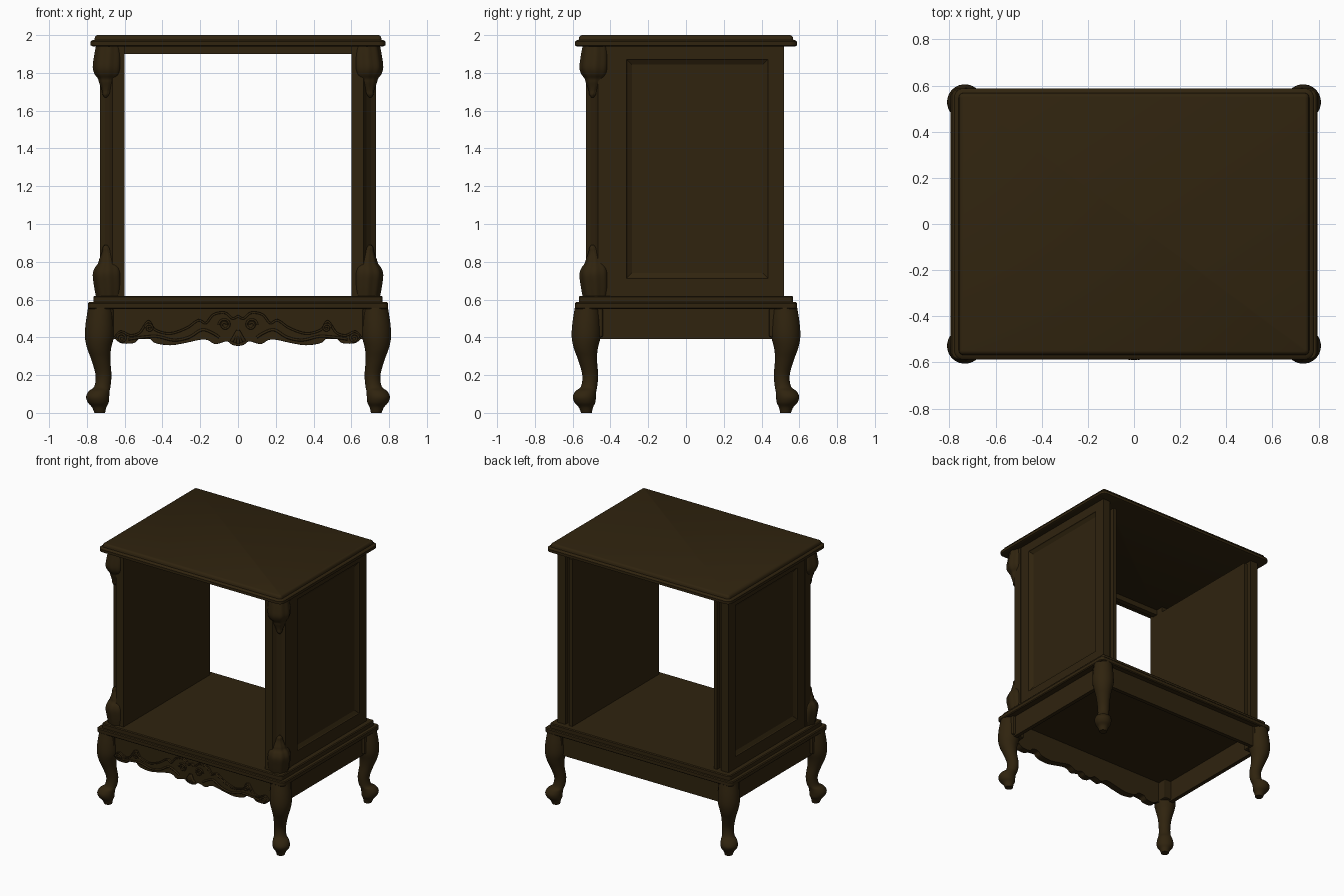
import bpy, bmesh, math
from mathutils import Vector

old = bpy.data.objects.get("Cube")
if old:
    bpy.data.objects.remove(old, do_unlink=True)

# Dark walnut finish
wood = bpy.data.materials.new("dark_walnut")
wood.use_nodes = True
tone = (0.029, 0.017, 0.0045, 1)
wood.diffuse_color = tone
bsdf = next(n for n in wood.node_tree.nodes if n.type == 'BSDF_PRINCIPLED')
bsdf.inputs["Base Color"].default_value = tone
bsdf.inputs["Roughness"].default_value = 0.6


def finish(name, bm, smooth=False, bevel=0):
    bmesh.ops.recalc_face_normals(bm, faces=bm.faces)
    mesh = bpy.data.meshes.new(name)
    bm.to_mesh(mesh)
    bm.free()
    mesh.materials.append(wood)
    ob = bpy.data.objects.new(name, mesh)
    bpy.context.collection.objects.link(ob)
    if bevel:
        mod = ob.modifiers.new("soft_edges", 'BEVEL')
        mod.width, mod.segments = bevel, 2
    if smooth:
        bpy.ops.object.select_all(action='DESELECT')
        ob.select_set(True)
        bpy.context.view_layer.objects.active = ob
        bpy.ops.object.shade_smooth_by_angle(angle=math.radians(40))


def add_box(bm, a, b):
    """Box between any two opposite corners."""
    verts = bmesh.ops.create_cube(bm, size=1)["verts"]
    a, b = Vector(a), Vector(b)
    for v in verts:
        v.co = (a + b) / 2 + v.co * (b - a)


def box(name, a, b, bevel=0):
    bm = bmesh.new()
    add_box(bm, a, b)
    finish(name, bm, bevel=bevel)


def loft(name, rings, smooth=True):
    bm = bmesh.new()
    loops = [[bm.verts.new(p) for p in ring] for ring in rings]
    n = len(loops[0])
    for a, b in zip(loops, loops[1:]):
        for i in range(n):
            j = (i + 1) % n
            bm.faces.new((a[i], a[j], b[j], b[i]))
    bm.faces.new(loops[0][::-1])
    bm.faces.new(loops[-1])
    finish(name, bm, smooth)


def prism(name, outline, y0, y1, bevel=0):
    bm = bmesh.new()
    face = bm.faces.new([bm.verts.new((x, y0, z)) for x, z in outline])
    made = bmesh.ops.extrude_face_region(bm, geom=[face])["geom"]
    for v in made:
        if isinstance(v, bmesh.types.BMVert):
            v.co.y = y1
    finish(name, bm, bevel=bevel)


def mirrored(half):
    """Close a half outline that starts and ends on the centre line."""
    return half + [(-x, z) for x, z in half[-2:0:-1]]


def rounded_rect(hx, hy, r, z, steps=6):
    ring = []
    for k, (sx, sy) in enumerate(((1, 1), (-1, 1), (-1, -1), (1, -1))):
        for i in range(steps + 1):
            a = (k + i / steps) * math.pi / 2
            ring.append((sx * (hx - r) + r * math.cos(a), sy * (hy - r) + r * math.sin(a), z))
    return ring


def slab(name, hx, hy, r, profile):
    """Moulded board: profile is (inset, height) pairs."""
    loft(name, [rounded_rect(hx - d, hy - d, max(r - d, 0.008), z) for d, z in profile])


def smooth_path(points, steps=5):
    """Catmull-Rom resampling of a tuple path."""
    pts = [Vector(p) for p in points]
    pts = [pts[0]] + pts + [pts[-1]]
    out = []
    for a, b, c, d in zip(pts, pts[1:], pts[2:], pts[3:]):
        for i in range(steps):
            t = i / steps
            out.append(0.5 * (2 * b + (c - a) * t + (2 * a - 5 * b + 4 * c - d) * t * t
                              + (3 * b - a - 3 * c + d) * t ** 3))
    return out + [pts[-1]]


def corner_turning(name, sx, sy, stations, lobes=0, depth=0):
    """Upright swelling on a corner; stations are (height, offset, radius)."""
    rings = []
    for z, c, r in smooth_path(stations):
        ring = []
        for i in range(40):
            a = i * math.tau / 40
            q = max(r, 0.004) * (1 + depth * math.cos(lobes * (a - math.pi / 4)))
            ring.append((sx * (c + q * math.cos(a)), sy * (c - 0.205 + q * math.sin(a)), z))
        rings.append(ring)
    loft(name, rings)


def tube(name, points, radius):
    curve = bpy.data.curves.new(name, 'CURVE')
    curve.dimensions = '3D'
    curve.bevel_depth, curve.bevel_resolution = radius, 2
    curve.use_fill_caps = True
    line = curve.splines.new('POLY')
    line.points.add(len(points) - 1)
    for p, co in zip(line.points, points):
        p.co = (*co, 1)
    curve.materials.append(wood)
    bpy.context.collection.objects.link(bpy.data.objects.new(name, curve))


def spiral(name, sx, x, z, r, turns=1.5):
    pts = []
    for i in range(25):
        t = i / 24
        a, q = t * turns * math.tau, r * (1 - 0.75 * t)
        pts.append((sx * (x + q * math.cos(a)), -0.57, z + q * math.sin(a)))
    tube(name, pts, 0.006)


# Table top and the rail under its front edge
slab("table_top", 0.78, 0.588, 0.04, [(0.012, 1.94), (0, 1.945), (0, 1.965), (0.006, 1.972),
     (0.02, 1.975), (0.022, 1.988), (0.027, 1.996), (0.036, 2.0)])
box("front_top_rail", (-0.61, -0.5, 1.9), (0.61, -0.46, 1.945))

# Stepped plinth carrying the floor
slab("lower_plinth", 0.795, 0.588, 0.03, [(0.006, 0.55), (0, 0.556), (0, 0.58), (0.006, 0.586)])
slab("upper_plinth", 0.765, 0.566, 0.02, [(0, 0.58), (0, 0.614), (0.006, 0.62)])
box("back_apron", (-0.7, 0.515, 0.39), (0.7, 0.545, 0.555))

LEG = [(0, .732, .028), (.03, .735, .038), (.055, .74, .055), (.085, .743, .061),
       (.115, .735, .055), (.14, .718, .043), (.2, .712, .042), (.28, .726, .05),
       (.34, .735, .063), (.40, .734, .076), (.47, .732, .075), (.555, .728, .066)]
LEAF = [(0, .682, .068), (.05, .684, .075), (.11, .688, .078), (.145, .687, .07), (.17, .687, .053),
        (.19, .688, .046), (.215, .69, .035), (.235, .694, .025), (.255, .698, .018), (.27, .70, .006)]
POST = [(.6, -.4), (.6, -.53), (.665, -.53), (.68, -.505), (.705, -.48), (.73, -.465), (.73, -.4)]

for sx, side in ((1, "left"), (-1, "right")):
    # Cabriole legs with a square knee block behind each
    for sy, end in ((-1, "front"), (1, "back")):
        corner_turning(f"{end}_{side}_leg", sx, sy, LEG)
        box(f"{end}_{side}_knee_block", (sx * .66, sy * .44, .40), (sx * .765, sy * .56, .555), 0.01)
    box(f"{side}_apron", (sx * .715, -.5, .39), (sx * .745, .5, .555))

    # Front corner post with a moulded chamfer
    loft(f"front_{side}_post", [[(sx * x, y, z) for x, y in POST] for z in (.615, 1.945)], False)

    # Carved leaves at the top and bottom of the post
    for label, base, way in (("upper", 1.94, -1), ("lower", .62, 1)):
        corner_turning(f"{label}_{side}_leaf", sx, -1,
                       [(base + way * h, c, r) for h, c, r in LEAF], 8, 0.04)

    # Side panel with a recessed moulded field
    bm = bmesh.new()
    add_box(bm, (.66, -.4, .615), (.725, .52, 1.945))
    bm.normal_update()
    field = max(bm.faces, key=lambda f: f.normal.x)
    for thickness, depth, lift in ((.085, 0, .012), (.004, -.006, 0), (.024, -.014, 0)):
        bmesh.ops.inset_region(bm, faces=[field], thickness=thickness, depth=depth, use_even_offset=True)
        for v in field.verts:
            v.co.z += lift
    for v in bm.verts:
        v.co.x *= sx
    finish(f"{side}_side_panel", bm)

    # Inner lining and the rebate at the rear edge
    for label, a, b, back in (("lining", .6, .628, .52), ("rebate_core", .62, .67, .485)):
        box(f"{side}_{label}", (sx * a, -.41, .615), (sx * b, back, 1.9))

    # Scrolls carved on the front apron
    spiral(f"{side}_eye_scroll", sx, .07, .467, .032)
    spiral(f"{side}_end_scroll", sx, .615, .395, .026)
    spiral(f"{side}_leaf_scroll", sx, .47, .45, .022)
    tube(f"{side}_long_scroll", [(sx * p.x, -.57, p.y) for p in smooth_path(
        [(.58, .39), (.51, .40), (.43, .405), (.34, .385), (.26, .40), (.19, .44), (.13, .42), (.10, .40)])], .007)

# Front apron with a scalloped lower edge and wavy carved relief
upper = smooth_path([(0, .512), (.03, .5), (.07, .53), (.13, .52), (.17, .475), (.21, .49), (.27, .45),
                     (.36, .42), (.44, .44), (.475, .485), (.52, .425), (.57, .41), (.62, .43), (.65, .40)])
lower = smooth_path([(.65, .39), (.615, .368), (.55, .37), (.52, .395), (.47, .395), (.44, .37), (.36, .358),
                     (.28, .37), (.2, .387), (.16, .385), (.12, .364), (.06, .378), (.03, .36), (0, .354)])
scallop = [(p.x, p.y) for p in lower]
prism("front_apron", mirrored([(0, .555), (.7, .555), (.7, .39)] + scallop), -.51, -.545)
prism("apron_relief", mirrored([(p.x, p.y) for p in upper] + scallop), -.535, -.566, 0.004)
full = [(-p.x, -.565, p.y) for p in upper[:0:-1]] + [(p.x, -.565, p.y) for p in upper]
tube("relief_upper_bead", full, 0.006)

# Fluted shell at the centre of the apron
for i in range(-2, 3):
    tube(f"shell_rib_{i + 3}", [(0, -.574, .435), (i * .01, -.58, .40), (i * .016, -.572, .368 + abs(i) * .006)], .01)
